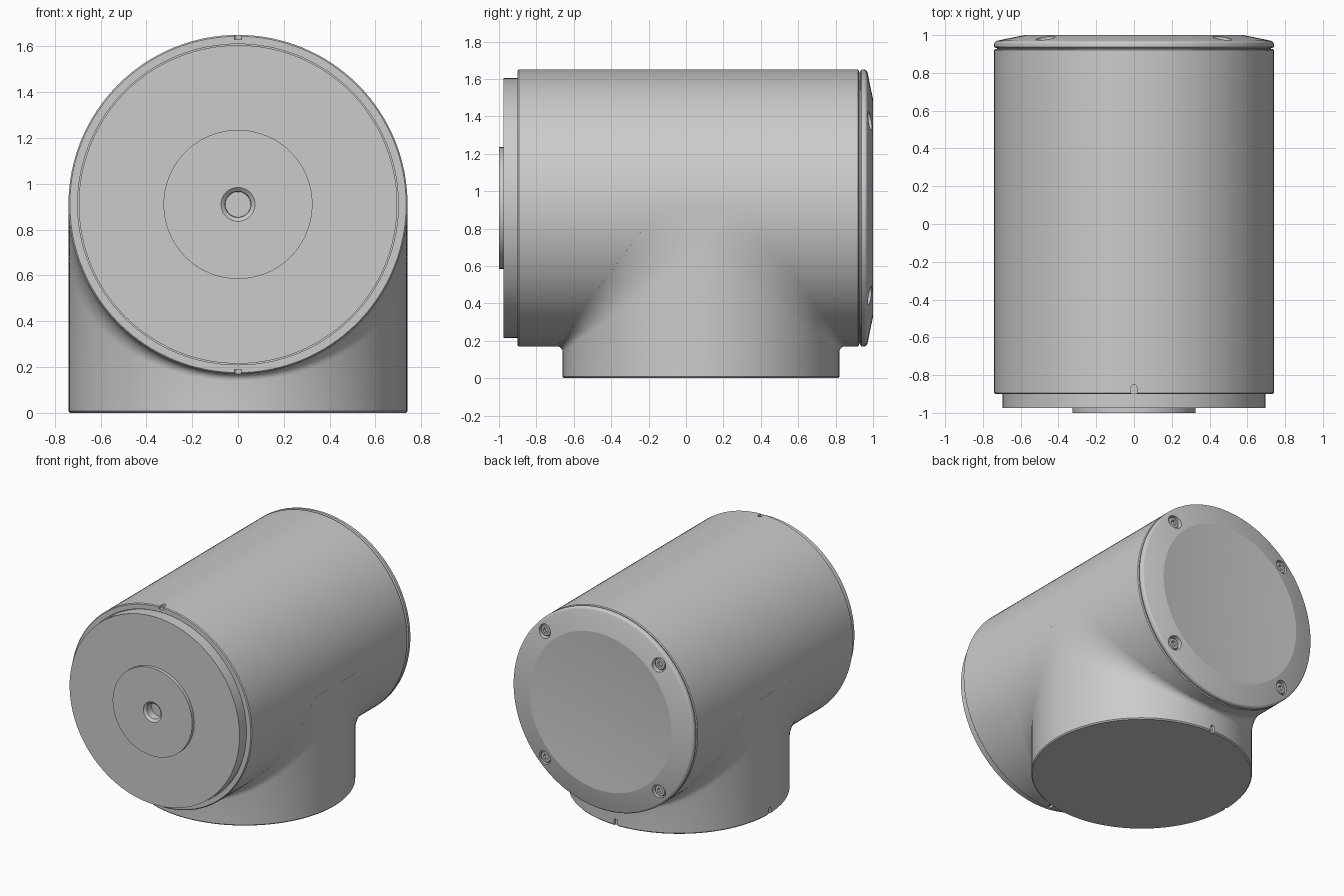
import bpy, bmesh
from math import sin, cos, pi, sqrt, radians
from mathutils import Matrix, Vector

if "Cube" in bpy.data.objects:
    bpy.data.objects.remove(bpy.data.objects["Cube"])

R, ZC, YC, N = 0.74, 0.91, 0.08, 128   # tube radius, barrel axis height, stem centre, sides


def finish(bm, name):
    bmesh.ops.remove_doubles(bm, verts=bm.verts, dist=1e-5)
    bmesh.ops.recalc_face_normals(bm, faces=bm.faces)
    me = bpy.data.meshes.new(name)
    bm.to_mesh(me)
    bm.free()
    ob = bpy.data.objects.new(name, me)
    bpy.context.collection.objects.link(ob)
    return ob


def skin(name, rows):
    """Bridge closed rings of points into a solid (end rings collapse to a point)."""
    bm = bmesh.new()
    vs = [[bm.verts.new(p) for p in row] for row in rows]
    for a, b in zip(vs, vs[1:]):
        n = len(a)
        for i in range(n):
            j = (i + 1) % n
            bm.faces.new((a[i], a[j], b[j], b[i]))
    bmesh.ops.dissolve_degenerate(bm, dist=1e-6, edges=bm.edges)
    return finish(bm, name)


def lathe(name, profile, cx=0, cz=ZC, n=N):
    """Turn (radius, y) points around an axis along y."""
    return skin(name, [[(cx + r * cos(2 * pi * i / n), y, cz + r * sin(2 * pi * i / n))
                        for i in range(n)] for r, y in profile])


def slot_cutter(name, matrix, w=0.015, h=0.035, d=0.02):
    """Round-ended slot, long in local y."""
    out = []
    for k in range(16):
        a = 2 * pi * (k + 0.5) / 16
        out.append((w * cos(a), w * sin(a) + (h if sin(a) > 0 else -h)))
    rows = [[matrix @ Vector((x * s, y * s, z)) for x, y in out]
            for s, z in ((0, -d), (1, -d), (1, d), (0, d))]
    return skin(name, rows)


def cut(ob, cutters):
    bpy.context.view_layer.objects.active = ob
    for c in cutters:
        m = ob.modifiers.new("cut", 'BOOLEAN')
        m.operation, m.solver, m.object = 'DIFFERENCE', 'EXACT', c
        bpy.ops.object.modifier_apply(modifier=m.name)
        bpy.data.objects.remove(c)


def smooth(ob, angle):
    bpy.ops.object.select_all(action='DESELECT')
    ob.select_set(True)
    bpy.context.view_layer.objects.active = ob
    bpy.ops.object.shade_smooth_by_angle(angle=radians(angle))


# Horizontal barrel with a seam groove in front of the end cap
barrel = lathe("barrel", [(0, -0.89), (0.70, -0.89), (0.70, -0.90), (R - 0.006, -0.90), (R, -0.894),
                          (R, 0.92), (R - 0.006, 0.926), (0.725, 0.926), (0.725, 0.94), (0, 0.94)])
cut(barrel, [slot_cutter("slot", Matrix.Translation((0, -0.90, ZC + s * R))) for s in (1, -1)])
smooth(barrel, 25)

# Front flange with raised hub and centre hole
flange = lathe("front_flange", [(0, -0.93), (0.055, -0.93), (0.057, -0.985), (0.074, -1.0),
                                (0.325, -1.0), (0.325, -0.975), (0.695, -0.975),
                                (0.695, -0.88), (0, -0.88)])
smooth(flange, 25)

# Rear cap: rounded rim, conical ring, shallow dished face
dish = [(0.58 * k / 8, 0.978 + 0.022 * (k / 8) ** 2) for k in range(8, -1, -1)]
rim = [(0.722 + 0.018 * cos(a), 0.952 + 0.018 * sin(a)) for a in (0, pi / 8, pi / 4, 3 * pi / 8)]
cap = lathe("rear_cap", [(0, 0.93), (0.725, 0.93), (R - 0.004, 0.934), (R, 0.938)] + rim
            + [(0.722, 0.971)] + dish)
spots = [(sx * 0.467, ZC + sz * 0.467) for sx in (1, -1) for sz in (1, -1)]
cut(cap, [lathe("bore", [(0, 0.945), (0.05, 0.945), (0.05, 1.02), (0, 1.02)], x, z, 32)
          for x, z in spots])
smooth(cap, 14)

# Cap screws with hex sockets
for i, (x, z) in enumerate(spots):
    screw = lathe(f"cap_screw_{i + 1}", [(0, 0.94), (0.042, 0.94), (0.042, 0.966),
                                         (0.037, 0.972), (0, 0.972)], x, z, 32)
    cut(screw, [lathe("hex", [(0, 0.952), (0.022, 0.952), (0.022, 0.99), (0, 0.99)], x, z, 6)])
    smooth(screw, 25)

# Downward stem, blended into the barrel by a fillet that widens toward the sides
rows = [[] for _ in range(13)]
for i in range(N):
    t = 2 * pi * (i + 0.5) / N
    s, x = sin(t), R * cos(t)
    y, d = YC + R * s, (1 if s > 0 else -1)
    zi = ZC - sqrt(R * R - x * x)
    r = 0.03 + 0.2 * (1 - abs(s))
    col = [(0, YC, 0), (x * 0.99, YC + R * s * 0.99, 0), (x, y, 0.008)]
    for k in range(8):
        a = pi / 2 * k / 7
        col.append((x, y + d * r * (1 - cos(a)), zi - r * (1 - sin(a))))
    col += [(x * 0.98, y + d * r, zi + 0.015), (0, YC, ZC)]
    for row, p in zip(rows, col):
        row.append(p)
stem = skin("stem", rows)
up = Matrix.Rotation(pi / 2, 4, 'X')
cut(stem, [slot_cutter("slot", Matrix.Translation((0, YC + R, 0)) @ up),
           slot_cutter("slot", Matrix.Translation((-R, YC, 0)) @ Matrix.Rotation(pi / 2, 4, 'Z') @ up)])
smooth(stem, 30)
